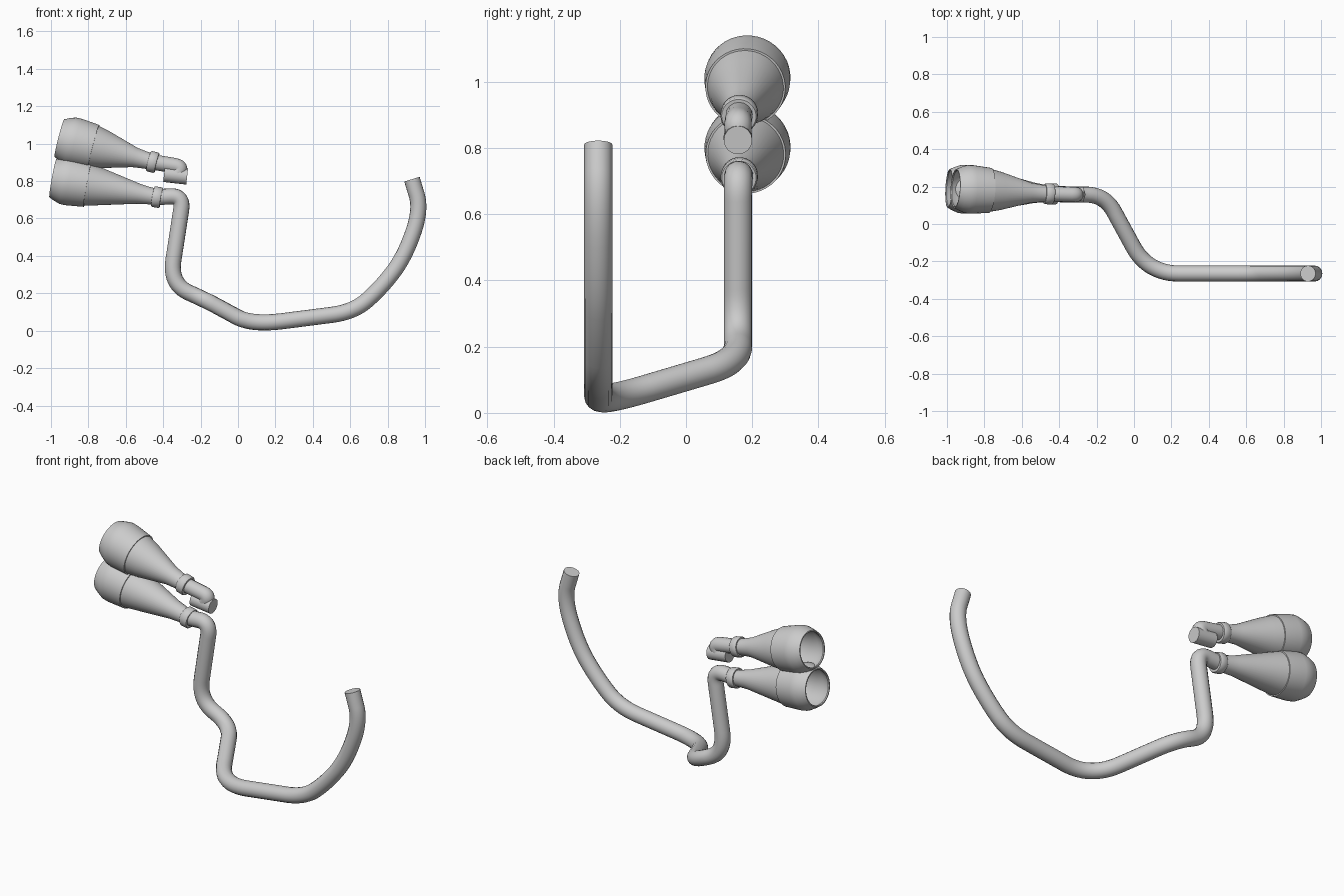
import bpy
import bmesh
import math
from mathutils import Vector

cube = bpy.data.objects.get("Cube")
if cube:
    bpy.data.objects.remove(cube, do_unlink=True)

steel = bpy.data.materials.new("light_grey_steel")
steel.use_nodes = True
GREY = (0.6, 0.6, 0.6, 1)
steel.diffuse_color = GREY
steel.node_tree.nodes["Principled BSDF"].inputs["Base Color"].default_value = GREY

TUBE_R = 0.043


def finish(obj):
    """Assign the material and smooth everything but sharp edges."""
    bpy.ops.object.select_all(action="DESELECT")
    obj.select_set(True)
    bpy.context.view_layer.objects.active = obj
    obj.data.materials.clear()
    obj.data.materials.append(steel)
    bpy.ops.object.shade_smooth_by_angle(angle=math.radians(35))


def rounded_path(corners, steps=12):
    """Polyline whose corners (point, trim length) are rounded off."""
    pts = [Vector(p) for p, _ in corners]
    path = [pts[0]]
    for i in range(1, len(pts) - 1):
        before, here, after = pts[i - 1], pts[i], pts[i + 1]
        trim = corners[i][1]
        a = here + (before - here).normalized() * min(trim, (before - here).length * 0.49)
        b = here + (after - here).normalized() * min(trim, (after - here).length * 0.49)
        for k in range(steps + 1):
            t = k / steps
            path.append(a * (1 - t) ** 2 + here * 2 * t * (1 - t) + b * t * t)
    path.append(pts[-1])
    return path


def tube(name, corners, radius=TUBE_R):
    """Capped round tube swept along a rounded path."""
    path = rounded_path(corners)
    curve = bpy.data.curves.new(name, "CURVE")
    curve.dimensions = "3D"
    curve.bevel_depth = radius
    curve.bevel_resolution = 6
    curve.use_fill_caps = True
    spline = curve.splines.new("POLY")
    spline.points.add(len(path) - 1)
    for sp, p in zip(spline.points, path):
        sp.co = (*p, 1)
    obj = bpy.data.objects.new(name, curve)
    bpy.context.collection.objects.link(obj)
    bpy.ops.object.select_all(action="DESELECT")
    obj.select_set(True)
    bpy.context.view_layer.objects.active = obj
    bpy.ops.object.convert(target="MESH")
    finish(bpy.context.view_layer.objects.active)


def lathe(name, profile, start, end, segments=40):
    """Revolve (distance, radius) pairs around the axis from start to end."""
    start, end = Vector(start), Vector(end)
    axis = (end - start).normalized()
    turn = Vector((0, 0, 1)).rotation_difference(axis)
    bm = bmesh.new()
    rings = []
    for s, r in profile:
        ring = []
        for k in range(segments):
            a = math.tau * k / segments
            ring.append(bm.verts.new(start + turn @ Vector((r * math.cos(a), r * math.sin(a), s))))
        rings.append(ring)
    for lo, hi in zip(rings, rings[1:]):
        for k in range(segments):
            n = (k + 1) % segments
            bm.faces.new((lo[k], lo[n], hi[n], hi[k]))
    bm.faces.new(rings[0])
    bm.faces.new(rings[-1])
    bmesh.ops.recalc_face_normals(bm, faces=bm.faces)
    mesh = bpy.data.meshes.new(name)
    bm.to_mesh(mesh)
    bm.free()
    obj = bpy.data.objects.new(name, mesh)
    bpy.context.collection.objects.link(obj)
    finish(obj)


def muffler(side, start, end):
    """Hollow flared can with a stepped seam and a clamp collar at the neck."""
    length = (Vector(end) - Vector(start)).length
    lathe(side + "_muffler", [
        (length * 0.8, 0.035), (0.19, 0.105), (0.06, 0.118), (0.005, 0.095),
        (0, 0.098), (0, 0.104), (0.03, 0.118), (0.06, 0.129), (0.09, 0.13),
        (0.19, 0.121), (0.19, 0.115), (0.25, 0.102), (length - 0.1, 0.054),
        (length - 0.04, 0.046), (length, 0.044)], start, end)
    axis = (Vector(end) - Vector(start)).normalized()
    lathe(side + "_collar", [
        (0, 0.044), (0, 0.052), (0.006, 0.056), (0.04, 0.056), (0.046, 0.052),
        (0.046, 0.044)], Vector(end) - axis * 0.023, Vector(end) + axis * 0.023)


# Mufflers
LOWER_NECK = (-0.433, 0.161, 0.714)
UPPER_NECK = (-0.456, 0.161, 0.902)
muffler("lower", (-0.99, 0.19, 0.815), LOWER_NECK)
muffler("upper", (-0.955, 0.19, 1.03), UPPER_NECK)

# Long header pipe, from its free end to the lower muffler
tube("long_header_pipe", [
    ((0.93, -0.265, 0.81), 0),
    ((0.98, -0.265, 0.645), 1),
    ((0.888, -0.265, 0.39), 1),
    ((0.765, -0.265, 0.23), 1),
    ((0.62, -0.265, 0.1), 0.12),
    ((0.074, -0.265, 0.03), 0.17),
    ((-0.156, 0.157, 0.155), 0.11),
    ((-0.365, 0.157, 0.25), 0.13),
    ((-0.292, 0.157, 0.722), 0.08),
    (LOWER_NECK, 0)])

# Short pipe from the upper muffler, folding down to its stub
tube("short_header_pipe", [
    (UPPER_NECK, 0),
    ((-0.30, 0.157, 0.876), 0.04),
    ((-0.335, 0.157, 0.825), 0)], 0.041)
tube("short_pipe_stub", [((-0.395, 0.157, 0.838), 0), ((-0.272, 0.157, 0.824), 0)])
